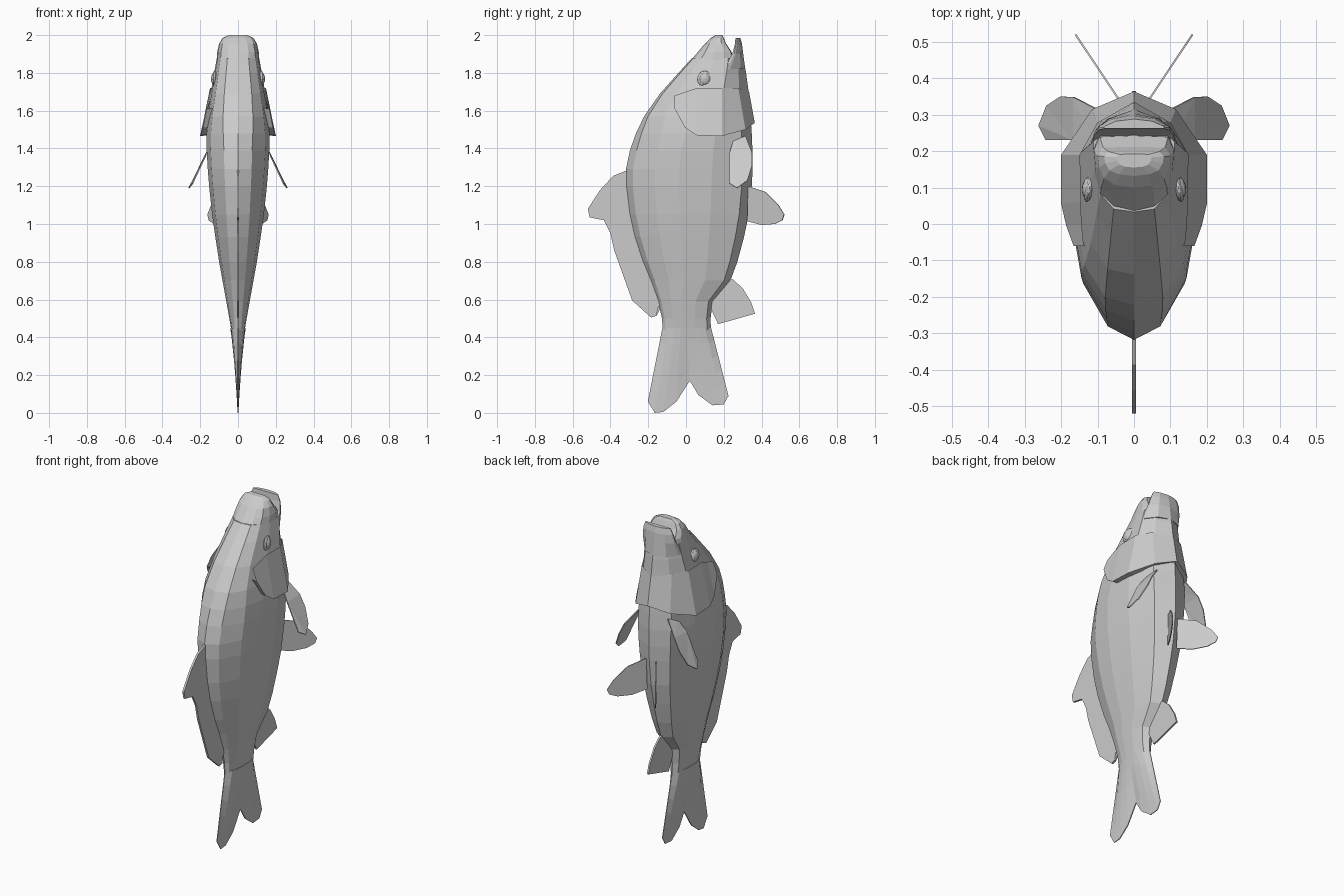
import bpy, bmesh, math
from mathutils import Vector

if "Cube" in bpy.data.objects:
    bpy.data.objects.remove(bpy.data.objects["Cube"])


def finish(name, bm, loc=None):
    bmesh.ops.remove_doubles(bm, verts=bm.verts, dist=0.0004)
    bmesh.ops.recalc_face_normals(bm, faces=bm.faces)
    me = bpy.data.meshes.new(name)
    bm.to_mesh(me)
    bm.free()
    ob = bpy.data.objects.new(name, me)
    bpy.context.collection.objects.link(ob)
    return ob


def mirror_x(ob):
    m = ob.modifiers.new("mirror", 'MIRROR')
    m.use_axis[0] = True
    return ob


# Half cross-sections: (fraction of half width, fraction from back to belly)
TRUNK = [(0, 0), (.45, .055), (.87, .23), (1, .42), (.97, .68), (.66, .92), (0, 1)]
HEAD = [(0, 0), (.5, .03), (.82, .18), (.96, .45), (1, .71), (.62, .89), (0, 1)]
SNOUT = [(0, 0), (.5, .06), (.82, .22), (.96, .5), (1, .78), (.85, .98), (0, 1)]
CHIN = [(0, 0), (.6, 0), (1, 0), (1, .15), (.95, .3), (.6, .78), (0, 1)]


def loft(name, stations, a, b=None):
    """stations: z, back y, belly y, half width, blend from section a to b"""
    b = b or a
    bm = bmesh.new()
    rings = []
    for z, y0, y1, w, t in stations:
        half = [((p[0] * (1 - t) + q[0] * t) * w,
                 y0 + (y1 - y0) * (p[1] * (1 - t) + q[1] * t)) for p, q in zip(a, b)]
        pts = half + [(-x, y) for x, y in half[-2:0:-1]]
        rings.append([bm.verts.new((x, y, z)) for x, y in pts])
    n = len(rings[0])
    for r, s in zip(rings, rings[1:]):
        for i in range(n):
            bm.faces.new((r[i], r[(i + 1) % n], s[(i + 1) % n], s[i]))
    bm.faces.new(rings[0])
    bm.faces.new(rings[-1])
    return finish(name, bm)


def fin(name, pts, thick, direction):
    """Thin flat fin from an outline of 3D points"""
    bm = bmesh.new()
    d = Vector(direction).normalized() * thick / 2
    a = [bm.verts.new(Vector(p) + d) for p in pts]
    b = [bm.verts.new(Vector(p) - d) for p in pts]
    n = len(pts)
    caps = [bm.faces.new(a), bm.faces.new(b[::-1])]
    for i in range(n):
        bm.faces.new((a[i], b[i], b[(i + 1) % n], a[(i + 1) % n]))
    bmesh.ops.triangulate(bm, faces=caps)
    return finish(name, bm)


# Body and head
loft("body", [
    (.44, -.124, .132, .036, 0), (.50, -.127, .130, .046, 0), (.59, -.148, .142, .062, 0),
    (.70, -.188, .235, .082, 0), (.80, -.230, .272, .100, 0), (.93, -.273, .307, .120, 0),
    (1.05, -.300, .332, .137, 0), (1.20, -.318, .348, .153, 0), (1.29, -.318, .353, .160, 0),
    (1.39, -.297, .352, .166, 0), (1.48, -.265, .348, .168, .3), (1.57, -.222, .342, .163, .7),
    (1.69, -.138, .333, .145, 1), (1.80, -.040, .318, .126, 1), (1.88, .033, .303, .112, 1)],
    TRUNK, HEAD)

# Jaws, with an open mouth between them
loft("upper_jaw", [(1.86, .02, .25, .113, 0), (1.91, .062, .242, .110, 0),
                   (1.955, .10, .212, .100, 0), (1.985, .132, .20, .082, 0),
                   (2.0, .155, .192, .048, 0)], SNOUT)
loft("lower_jaw", [(1.82, .20, .314, .120, 0), (1.90, .245, .303, .108, 0),
                   (1.95, .258, .297, .098, 0), (1.985, .262, .288, .082, 0)], CHIN)

# Gill covers flaring out behind the head
front = [(.138, -.06, 1.68), (.144, 0, 1.70), (.146, .06, 1.72), (.148, .19, 1.72),
         (.10, .277, 1.72), (0, .334, 1.70)]
rim = [(.166, -.06, 1.61), (.186, -.005, 1.51), (.20, .055, 1.47), (.20, .19, 1.465),
       (.115, .315, 1.50), (0, .364, 1.535)]
inner = [(x * .8, y - .03 * (y > .25), z + .005) for x, y, z in rim]
bm = bmesh.new()
rows = [[bm.verts.new(p) for p in row] for row in (front, rim, inner)]
for r, s in zip(rows, rows[1:]):
    for i in range(len(r) - 1):
        bm.faces.new((r[i], r[i + 1], s[i + 1], s[i]))
mirror_x(finish("gill_covers", bm))

# Eyes: flat socket ring and bulging eyeball
for side, sx in (("left", -1), ("right", 1)):
    for part, x, scale in (("socket", .122, (.013, .041, .043)), ("eye", .124, (.019, .031, .033))):
        bm = bmesh.new()
        bmesh.ops.create_uvsphere(bm, u_segments=12, v_segments=8, radius=1)
        ob = finish(f"{side}_{part}", bm)
        ob.scale = scale
        ob.location = (sx * x, .10, 1.768)
        ob.rotation_euler = (0, 0, sx * math.radians(12))

# Tail: forked fan thinning toward its end
end = [(-.202, .06), (-.165, 0), (-.12, .005), (-.05, .06), (.02, .17),
       (.065, .095), (.14, .04), (.20, .045), (.225, .09)]
bm = bmesh.new()
sheets = []
for sx in (1, -1):
    grid = []
    for r in range(6):
        s = r / 5
        row = []
        for k, (ye, ze) in enumerate(end):
            u = k / 4 - 1
            yt = .004 + .129 * u
            w = (.038 * (1 - s) ** 1.2 + .003) * math.sqrt(max(0, 1 - u * u))
            row.append(bm.verts.new((sx * max(w, .002), yt + (ye - yt) * s, .45 + (ze - .45) * s)))
        grid.append(row)
    for r, q in zip(grid, grid[1:]):
        for i in range(8):
            bm.faces.new((r[i], r[i + 1], q[i + 1], q[i]))
    sheets.append(grid)
loops = [[g[0][i] for i in range(9)] + [g[r][8] for r in range(1, 6)]
         + [g[5][i] for i in range(7, -1, -1)] + [g[r][0] for r in range(4, 0, -1)] for g in sheets]
for i in range(len(loops[0])):
    j = (i + 1) % len(loops[0])
    bm.faces.new((loops[0][i], loops[0][j], loops[1][j], loops[1][i]))
finish("tail", bm)

# Centre fins
dorsal = [(-.31, 1.285), (-.385, 1.255), (-.455, 1.18), (-.52, 1.08), (-.51, 1.035),
          (-.435, 1.02), (-.40, .95), (-.38, .86), (-.285, .595), (-.185, .505), (-.155, .515),
          (-.145, .59), (-.11, .61), (-.19, .8), (-.25, 1.0), (-.27, 1.26)]
anal = [(.25, .705), (.30, .66), (.345, .585), (.365, .525), (.17, .47), (.165, .57),
        (.14, .60), (.10, .62), (.19, .72)]
fin("dorsal_fin", [(0, y, z) for y, z in dorsal], .012, (1, 0, 0))
fin("anal_fin", [(0, y, z) for y, z in anal], .010, (1, 0, 0))

# Paired fins
pelvic = [(.33, 1.2), (.42, 1.17), (.49, 1.10), (.52, 1.05), (.51, 1.02), (.47, 1.0),
          (.40, .995), (.325, 1.015)]
mirror_x(fin("pelvic_fins", [(.04 + (y - .34) * .67, y, z) for y, z in pelvic], .005, (1, -.67, 0)))
pectoral = [(.12, .25, 1.44), (.10, .315, 1.465), (.165, .348, 1.38), (.20, .35, 1.31),
            (.238, .325, 1.23), (.26, .27, 1.19), (.24, .23, 1.215), (.165, .23, 1.375)]
mirror_x(fin("pectoral_fins", pectoral, .006, (.9, 0, .4)))
